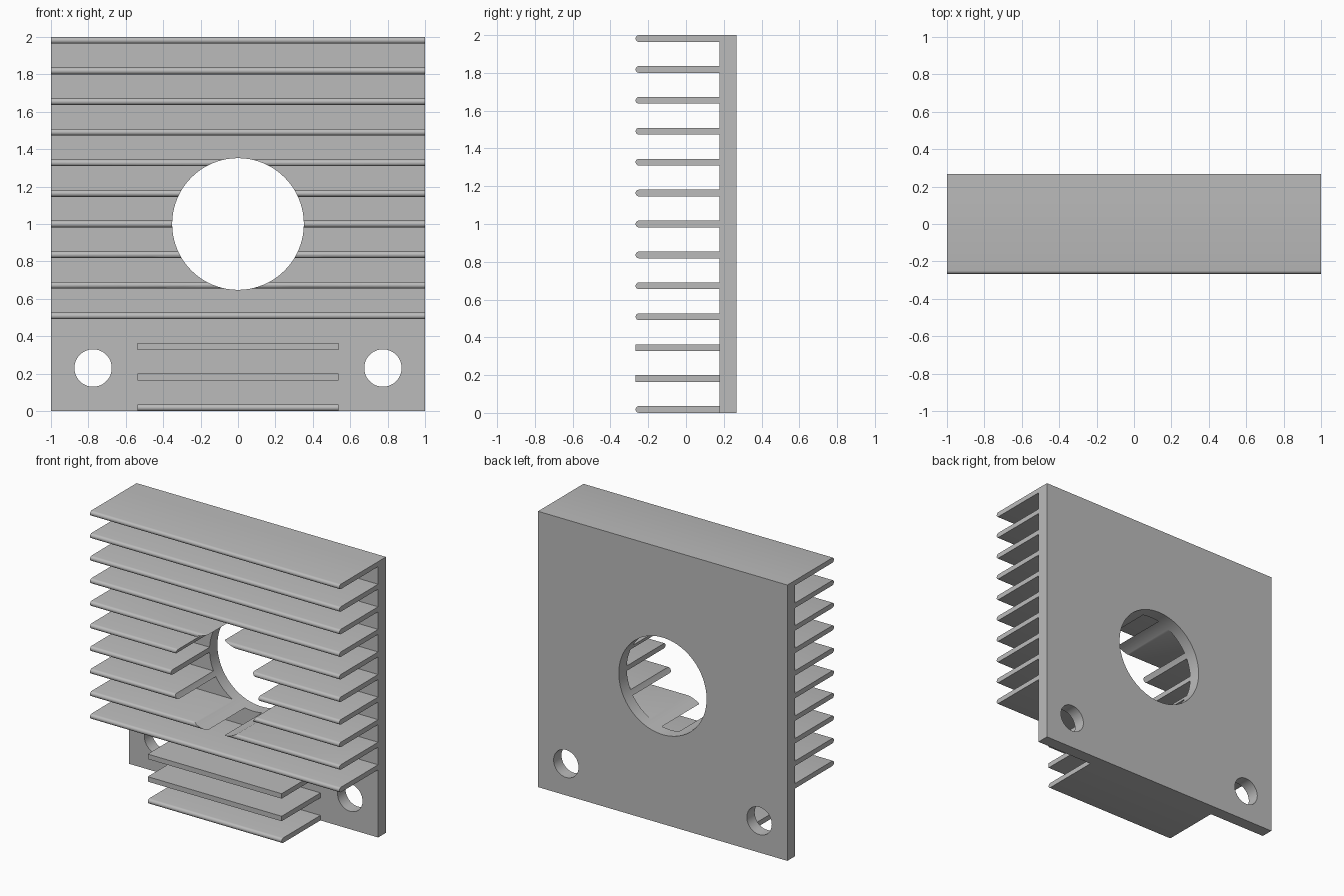
import bpy
import math

cube = bpy.data.objects.get("Cube")
if cube:
    bpy.data.objects.remove(cube, do_unlink=True)

# Main dimensions
FRONT, BACK, PLATE_FRONT = -0.267, 0.267, 0.177
FIN_COUNT, FIN_T = 13, 0.036
PITCH = (2 - FIN_T) / (FIN_COUNT - 1)
SHORT_HALF = 0.537

grey = bpy.data.materials.new("aluminium_grey")
grey.use_nodes = True
colour = (0.5, 0.5, 0.5, 1)
grey.diffuse_color = colour
grey.node_tree.nodes["Principled BSDF"].inputs["Base Color"].default_value = colour


def extrude_x(name, profile, half):
    """Extrude a (y, z) profile from -half to +half along x."""
    n = len(profile)
    verts = [(x, y, z) for x in (-half, half) for y, z in profile]
    faces = [tuple(reversed(range(n))), tuple(range(n, 2 * n))]
    faces += [(i, (i + 1) % n, n + (i + 1) % n, n + i) for i in range(n)]
    mesh = bpy.data.meshes.new(name)
    mesh.from_pydata(verts, [], faces)
    mesh.materials.append(grey)
    obj = bpy.data.objects.new(name, mesh)
    bpy.context.collection.objects.link(obj)
    return obj


def cutter(name, x, z, radius, segments):
    bpy.ops.mesh.primitive_cylinder_add(
        vertices=segments, radius=radius, depth=2,
        location=(x, 0, z), rotation=(math.pi / 2, 0, 0))
    obj = bpy.context.object
    obj.name = name
    obj.hide_render = True
    obj.data.materials.append(grey)
    return obj


def select_only(obj):
    bpy.ops.object.select_all(action='DESELECT')
    obj.select_set(True)
    bpy.context.view_layer.objects.active = obj


def drill(obj, tools):
    select_only(obj)
    for tool in tools:
        mod = obj.modifiers.new("hole", 'BOOLEAN')
        mod.operation = 'DIFFERENCE'
        mod.solver = 'EXACT'
        mod.object = tool
        bpy.ops.object.modifier_apply(modifier=mod.name)


def fin_profile(z, radius):
    """Fin cross-section whose front corners are rounded by radius."""
    h = FIN_T / 2
    points = [(PLATE_FRONT, z - h), (PLATE_FRONT, z + h)]
    if radius == 0:
        return points + [(FRONT, z + h), (FRONT, z - h)]
    steps = 8
    for i in range(steps + 1):
        a = math.pi / 2 + math.pi * i / steps
        points.append((FRONT + radius + radius * math.cos(a),
                       z + radius * math.sin(a)))
    return points


# Hole cutters
bore = cutter("bore_cutter", 0, 1, 0.352, 96)
screws = [cutter("screw_cutter", side * 0.775, 0.23, 0.1, 48) for side in (-1, 1)]

# Base plate with central bore and two screw holes
plate = extrude_x("base_plate", [(PLATE_FRONT, 0), (BACK, 0),
                                 (BACK, 2), (PLATE_FRONT, 2)], 1)
drill(plate, [bore] + screws)
parts = [plate]

# Fins: the lowest three are short, two of those have square front edges
for i in range(FIN_COUNT):
    z = FIN_T / 2 + i * PITCH
    short = i < 3
    radius = 0 if i in (1, 2) else FIN_T / 2
    fin = extrude_x("short_fin" if short else "long_fin",
                    fin_profile(z, radius), SHORT_HALF if short else 1)
    if abs(z - 1) < 0.352 + FIN_T / 2:
        drill(fin, [bore])
    parts.append(fin)

for tool in [bore] + screws:
    bpy.data.objects.remove(tool, do_unlink=True)

# Consistent outward faces, smooth rounds and crisp edges
for part in parts:
    select_only(part)
    bpy.ops.object.mode_set(mode='EDIT')
    bpy.ops.mesh.select_all(action='SELECT')
    bpy.ops.mesh.normals_make_consistent(inside=False)
    bpy.ops.object.mode_set(mode='OBJECT')
    bpy.ops.object.shade_smooth_by_angle(angle=math.radians(30))
